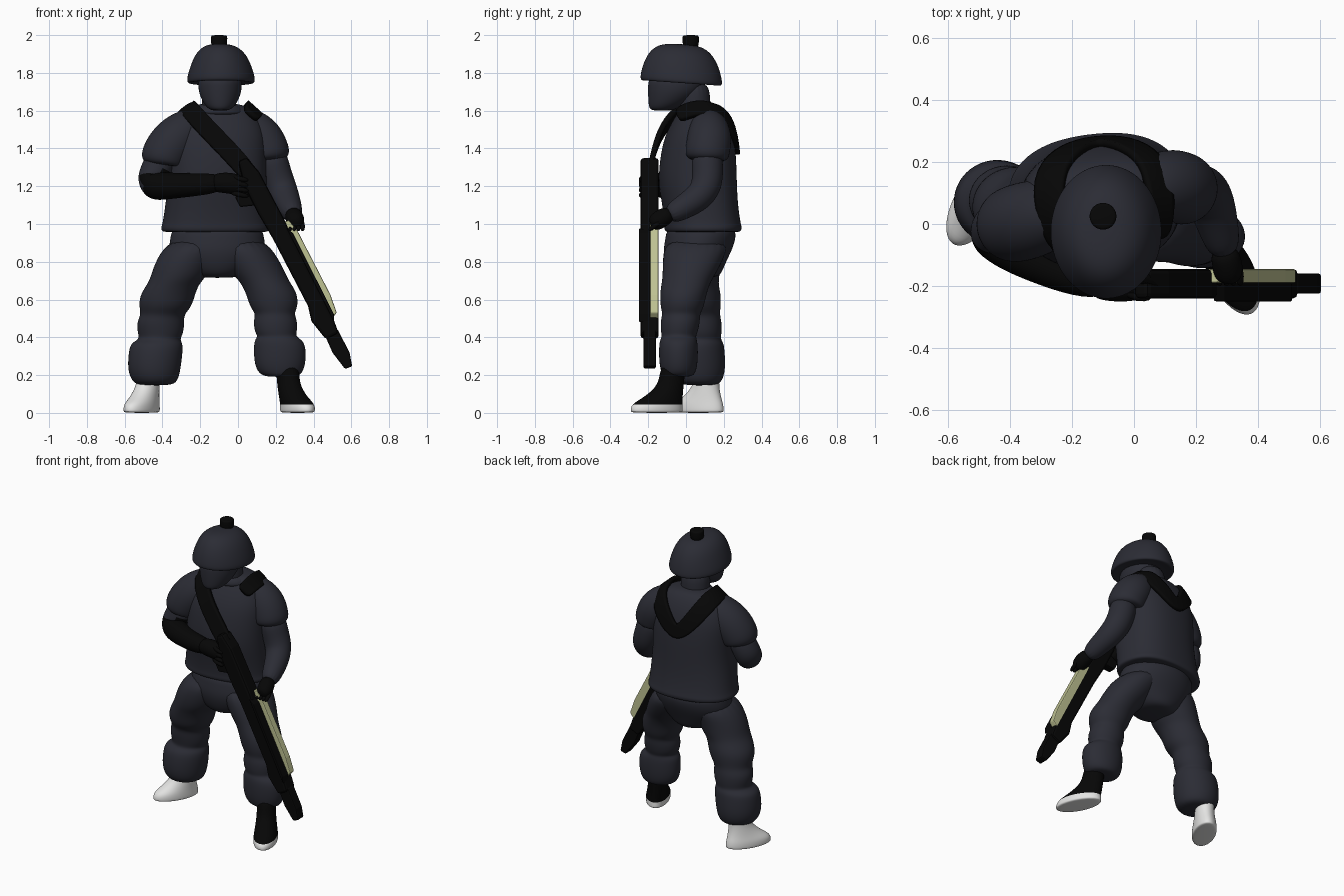
import bpy, math
from mathutils import Vector

def mat(name, rgb):
    m = bpy.data.materials.new(name)
    m.diffuse_color = (*rgb, 1)
    return m

NAVY = mat("navy_cloth", (0.024, 0.025, 0.035))
BLACK = mat("black_gear", (0.002, 0.002, 0.002))
WHITE = mat("white_boot", (0.78, 0.78, 0.77))
TAN = mat("tan_panel", (0.52, 0.54, 0.29))

def make(name, verts, faces, mats, smooth=True, sub=2, rule=None):
    me = bpy.data.meshes.new(name)
    me.from_pydata([tuple(v) for v in verts], [], faces)
    me.update()
    for m in mats:
        me.materials.append(m)
    for p in me.polygons:
        p.use_smooth = smooth
        if rule:
            p.material_index = rule(p)
    ob = bpy.data.objects.new(name, me)
    bpy.context.collection.objects.link(ob)
    if sub:
        s = ob.modifiers.new("Smooth", 'SUBSURF')
        s.levels = s.render_levels = sub
    return ob

def skin(name, rings, mats, **kw):
    """Join equal rings of points into a closed, capped skin."""
    n = len(rings[0])
    verts = [v for r in rings for v in r]
    faces = [(i * n + j, i * n + (j + 1) % n, (i + 1) * n + (j + 1) % n, (i + 1) * n + j)
             for i in range(len(rings) - 1) for j in range(n)]
    faces += [tuple(reversed(range(n))), tuple(range(len(verts) - n, len(verts)))]
    return make(name, verts, faces, mats, **kw)

def loft(name, secs, mats, rot=0, n=20, power=1.0, tilt=0, **kw):
    """Horizontal rings, bottom to top: (cx, cy, z, rx, ry)."""
    c, s = math.cos(math.radians(rot)), math.sin(math.radians(rot))
    rings = []
    for cx, cy, z, rx, ry in secs:
        ring = []
        for k in range(n):
            a = 2 * math.pi * k / n
            u, v = math.cos(a), math.sin(a)
            u = math.copysign(abs(u) ** power, u) * rx
            v = math.copysign(abs(v) ** power, v) * ry
            ring.append((cx + u * c - v * s, cy + u * s + v * c, z + tilt * v))
        rings.append(ring)
    return skin(name, rings, mats, **kw)

def tube(name, path, mats, n=16, **kw):
    """Round tube along (x, y, z, radius) points."""
    pts = [Vector(p[:3]) for p in path]
    tan = [(pts[min(i + 1, len(pts) - 1)] - pts[max(i - 1, 0)]).normalized() for i in range(len(pts))]
    q = Vector((0, 0, 1)).rotation_difference(tan[0])
    rings = []
    for i, p in enumerate(pts):
        if i:
            q = tan[i - 1].rotation_difference(tan[i]) @ q
        r = path[i][3]
        rings.append([p + q @ Vector((r * math.cos(2 * math.pi * k / n), r * math.sin(2 * math.pi * k / n), 0))
                      for k in range(n)])
    return skin(name, rings, mats, **kw)

# Rifle frame: s runs down the barrel, w across it in the x-z plane
R0 = Vector((0.05, 0, 1.30))
RD = Vector((0.451, 0, -0.893))
RN = Vector((0.893, 0, 0.451))

def plank(name, outline, y0, y1, m, bevel=0.008):
    rings = [[R0 + RD * s + RN * w + Vector((0, y, 0)) for s, w in outline] for y in (y1, y0)]
    ob = skin(name, rings, [m], smooth=False, sub=0)
    b = ob.modifiers.new("Bevel", 'BEVEL')
    b.width, b.segments = bevel, 2
    return ob

# Jacket
torso = loft("jacket", [
    (-.12, .09, .955, .265, .185), (-.12, .09, .962, .288, .20), (-.12, .09, .985, .29, .204),
    (-.12, .088, 1.0, .282, .20), (-.115, .075, 1.1, .272, .198), (-.11, .06, 1.22, .262, .208),
    (-.11, .065, 1.36, .262, .20), (-.11, .07, 1.47, .262, .18), (-.105, .08, 1.56, .22, .142),
    (-.10, .085, 1.62, .16, .10), (-.10, .07, 1.64, .09, .075)], [NAVY], rot=7, power=.85, n=24)
loft("collar", [(-.10, .05, 1.57, .14, .11), (-.10, .05, 1.60, .135, .11), (-.10, .055, 1.64, .11, .095)], [NAVY])

# Trousers with folds at knee and cuff
loft("trouser_seat", [(-.11, .055, .715, .08, .08), (-.11, .055, .725, .13, .13), (-.11, .05, .78, .20, .155),
                      (-.11, .06, .86, .265, .185), (-.11, .08, .93, .25, .19), (-.11, .08, 1.0, .24, .18)], [NAVY])
loft("right_trouser_leg", [
    (-.44, .075, .145, .085, .085), (-.44, .07, .165, .122, .122), (-.445, .07, .23, .143, .142),
    (-.435, .07, .33, .145, .136), (-.43, .075, .37, .138, .126), (-.415, .08, .39, .108, .104),
    (-.41, .08, .42, .122, .11), (-.41, .075, .48, .128, .116), (-.40, .07, .52, .115, .11),
    (-.385, .055, .56, .14, .13), (-.375, .05, .62, .148, .138), (-.345, .035, .68, .138, .138),
    (-.315, .03, .72, .148, .148), (-.28, .03, .81, .158, .158), (-.22, .055, .93, .135, .165)], [NAVY])
loft("left_trouser_leg", [
    (.23, -.045, .19, .075, .07), (.225, -.04, .205, .115, .09), (.222, -.04, .26, .138, .103),
    (.222, -.04, .34, .14, .105), (.215, -.04, .385, .13, .10), (.205, -.038, .405, .10, .09),
    (.20, -.035, .43, .114, .10), (.198, -.03, .49, .118, .106), (.195, -.025, .525, .102, .10),
    (.19, -.02, .56, .128, .116), (.18, -.015, .63, .138, .125), (.145, 0, .69, .132, .13),
    (.115, .015, .73, .142, .14), (.06, .04, .82, .155, .165), (.0, .065, .93, .135, .17)], [NAVY])

# Boots
def boot(name, cx, cy, ax, ay, angle, top, mats, rule=None):
    f = [(0, .0, .145, .068), (0, .008, .153, .074), (0, .045, .148, .074), (.35, .075, .118, .068),
         (.75, .12, .085, .062), (1, .17, .068, .058), (1.1, top, .068, .062)]
    loft(name, [(cx + (ax - cx) * t, cy + (ay - cy) * t, z, a, b) for t, z, a, b in f],
         mats, rot=angle, rule=rule)

boot("right_boot", -.51, .065, -.475, .11, -119, .22, [WHITE])
boot("left_boot", .315, -.155, .265, -.075, -64, .27, [BLACK, WHITE],
     lambda p: 1 if p.center.z < .05 else 0)

# Arms with short sleeves
tube("right_sleeve", [(-.20, .05, 1.54, .08), (-.25, .04, 1.515, .11), (-.33, .015, 1.45, .13),
                      (-.385, 0, 1.375, .128), (-.405, -.005, 1.325, .12), (-.405, -.005, 1.31, .085)], [NAVY])
tube("left_sleeve", [(.01, .10, 1.54, .08), (.06, .12, 1.52, .105), (.12, .125, 1.46, .122),
                     (.155, .115, 1.39, .12), (.165, .11, 1.35, .116), (.165, .11, 1.335, .08)], [NAVY])
tube("right_arm", [(-.40, 0, 1.37, .08), (-.43, -.005, 1.29, .085), (-.455, -.02, 1.23, .085),
                   (-.45, -.04, 1.20, .08), (-.40, -.08, 1.20, .075), (-.30, -.13, 1.205, .067),
                   (-.18, -.18, 1.21, .058), (-.08, -.195, 1.22, .048)], [NAVY, BLACK],
     rule=lambda p: 1 if p.center.z < 1.275 and (.6 * p.normal.x - .8 * p.normal.y > -.2
                                                 or p.center.x > -.25) else 0)
tube("left_arm", [(.17, .11, 1.39, .085), (.195, .115, 1.28, .085), (.225, .11, 1.20, .084),
                  (.25, .07, 1.14, .078), (.275, -.02, 1.085, .066), (.295, -.10, 1.04, .05)], [NAVY])

# Gloves
tube("right_glove", [(-.14, -.19, 1.215, .045), (-.09, -.195, 1.22, .055), (-.03, -.195, 1.215, .058),
                     (.03, -.195, 1.20, .05), (.05, -.195, 1.195, .02)], [BLACK])
tube("left_glove", [(.285, -.08, 1.06, .042), (.30, -.12, 1.035, .05), (.305, -.16, 1.01, .05),
                    (.30, -.19, 1.0, .03)], [BLACK])
for i in range(4):
    z = 1.25 - .028 * i
    tube("right_finger", [(-.04, -.21, z, .014), (.01, -.242, z - .01, .015), (.06, -.235, z - .02, .012)],
         [BLACK], n=8, sub=1)
    x = .27 + .022 * i
    tube("left_finger", [(x, -.13, 1.02, .014), (x + .008, -.17, .985, .014), (x + .005, -.20, .965, .011)],
         [BLACK], n=8, sub=1)

# Head, neck and helmet
loft("neck", [(-.10, .045, 1.56, .10, .09), (-.10, .045, 1.64, .09, .085), (-.10, .035, 1.76, .09, .09)], [NAVY])
loft("face", [(-.095, -.125, 1.60, .035, .045), (-.095, -.125, 1.608, .062, .07), (-.095, -.095, 1.64, .09, .105),
              (-.095, -.065, 1.69, .112, .138), (-.095, -.055, 1.73, .118, .148),
              (-.095, -.05, 1.79, .115, .15)], [NAVY])
loft("helmet", [(-.09, -.025, 1.76, .13, .16), (-.09, -.025, 1.742, .168, .205), (-.09, -.025, 1.752, .183, .22),
                (-.09, -.025, 1.785, .179, .216), (-.09, -.025, 1.84, .162, .202), (-.092, -.025, 1.90, .135, .172),
                (-.095, -.025, 1.94, .092, .125), (-.098, -.02, 1.952, .04, .06)], [NAVY], tilt=-.07, n=24)
loft("helmet_knob", [(-.10, .025, 1.92, .042, .042), (-.10, .025, 1.98, .044, .044), (-.10, .025, 1.995, .044, .044),
                     (-.10, .025, 2.0, .036, .036)], [BLACK])

# Shoulder strap: flat ribbon laid over the jacket
path = [(.08, -.20, 1.24), (-.04, -.175, 1.38), (-.16, -.13, 1.50), (-.245, -.05, 1.595), (-.275, .06, 1.625),
        (-.255, .16, 1.57), (-.19, .235, 1.46), (-.12, .255, 1.39), (-.05, .25, 1.44), (.04, .205, 1.55),
        (.085, .12, 1.615), (.085, .03, 1.61), (.07, -.045, 1.575)]
P = [Vector(p) for p in path]
verts = []
for i, p in enumerate(P):
    t = P[min(i + 1, len(P) - 1)] - P[max(i - 1, 0)]
    out = p - Vector((-.11, .08, 1.40))
    side = t.cross(out).normalized() * .05
    verts += [p - side, p, p + side]
faces = [(3 * i + j, 3 * i + j + 1, 3 * i + j + 4, 3 * i + j + 3) for i in range(len(P) - 1) for j in range(2)]
strap = make("shoulder_strap", verts, faces, [BLACK])
wrap = strap.modifiers.new("Lay", 'SHRINKWRAP')
wrap.target, wrap.wrap_mode, wrap.offset = torso, 'OUTSIDE', .01
thick = strap.modifiers.new("Thickness", 'SOLIDIFY')
thick.thickness, thick.offset = .028, 0

# Rifle
plank("rifle_body", [(-.05, -.03), (-.05, .02), (.05, .045), (.35, .05), (.40, .045), (.92, .045), (1.0, .035),
                     (1.0, -.04), (.88, -.065), (.80, -.045), (.40, -.05), (.25, -.06), (.08, -.06)],
      -.24, -.145, BLACK, .015)
plank("rifle_muzzle", [(.98, -.035), (.98, .04), (1.12, .04), (1.19, .02), (1.185, -.02), (1.08, -.04)],
      -.225, -.16, BLACK)
plank("rifle_grip", [(.10, -.05), (.20, -.05), (.17, -.13), (.11, -.13)], -.225, -.17, BLACK)
plank("rifle_sight_rail", [(.38, .04), (.94, .04), (.90, .058), (.42, .058)], -.25, -.19, BLACK, .004)
plank("rifle_tan_panel", [(.34, .03), (.92, .03), (.90, .075), (.80, .088), (.42, .085), (.35, .07)],
      -.19, -.146, TAN, .006)
